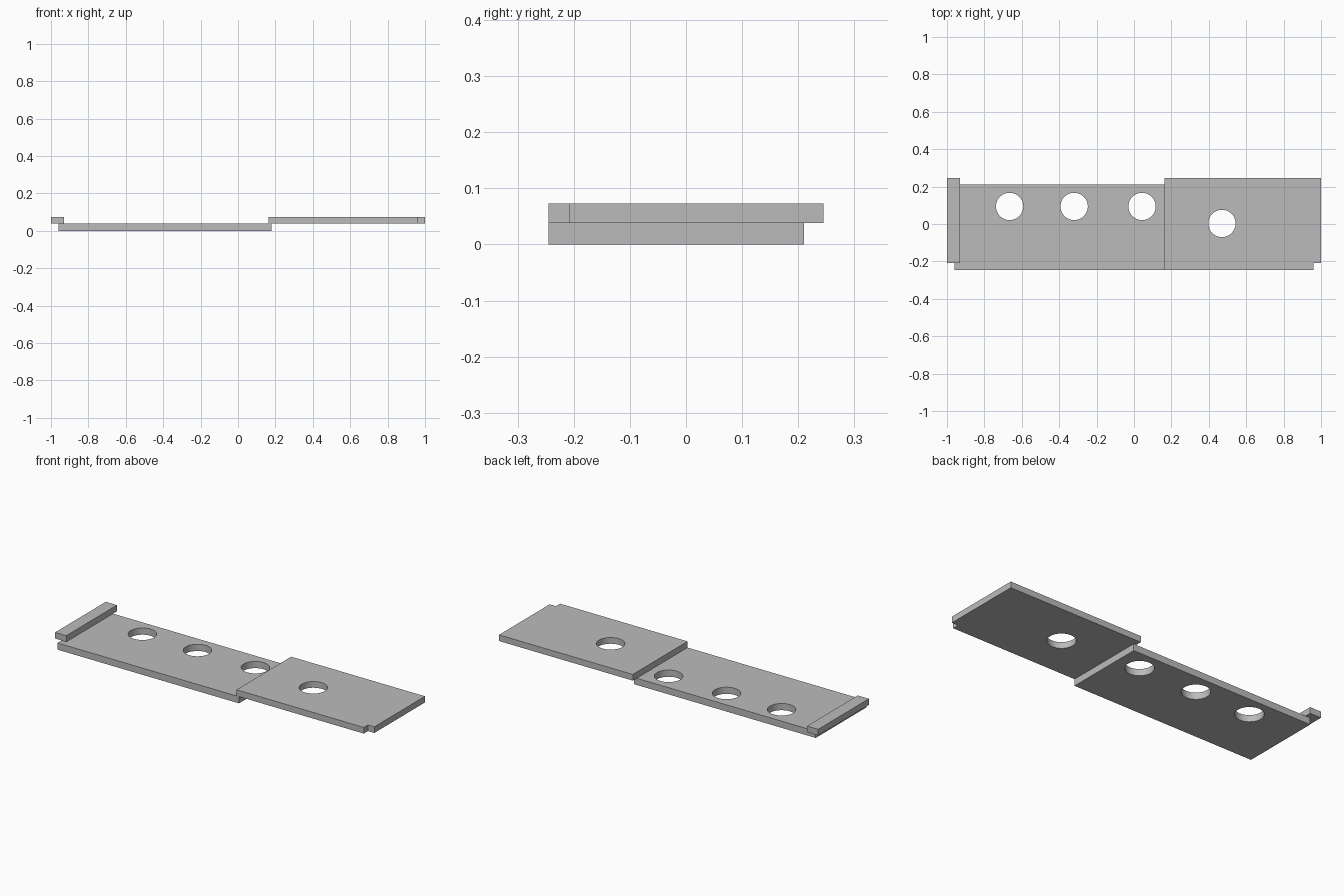
import bpy
import bmesh
import math

cube = bpy.data.objects.get("Cube")
if cube:
    bpy.data.objects.remove(cube, do_unlink=True)

GREY = (0.5, 0.5, 0.5, 1.0)
metal = bpy.data.materials.new("plain_grey")
metal.use_nodes = True
metal.diffuse_color = GREY
metal.node_tree.nodes["Principled BSDF"].inputs["Base Color"].default_value = GREY

MID, TOP = 0.038, 0.073     # height where the two layers meet, and overall height
FRONT, BACK = -0.245, 0.245
HOLE_RADIUS = 0.073


def new_object(name, bm):
    bmesh.ops.recalc_face_normals(bm, faces=bm.faces[:])
    mesh = bpy.data.meshes.new(name)
    bm.to_mesh(mesh)
    bm.free()
    obj = bpy.data.objects.new(name, mesh)
    bpy.context.collection.objects.link(obj)
    return obj


def plate(name, outline, z0, z1, holes=()):
    """Extrude an outline and drill round holes through it."""
    bm = bmesh.new()
    face = bm.faces.new([bm.verts.new((x, y, z0)) for x, y in outline])
    ext = bmesh.ops.extrude_face_region(bm, geom=[face], use_keep_orig=True)
    verts = [v for v in ext["geom"] if isinstance(v, bmesh.types.BMVert)]
    bmesh.ops.translate(bm, verts=verts, vec=(0, 0, z1 - z0))
    obj = new_object(name, bm)
    obj.data.materials.append(metal)

    if holes:
        cut = bmesh.new()
        for x, y in holes:
            drill = bmesh.ops.create_cone(
                cut, cap_ends=True, segments=64, radius1=HOLE_RADIUS,
                radius2=HOLE_RADIUS, depth=0.3)
            bmesh.ops.translate(cut, verts=drill["verts"], vec=(x, y, z0))
        cutter = new_object(name + "_cutter", cut)
        mod = obj.modifiers.new("holes", "BOOLEAN")
        mod.operation = "DIFFERENCE"
        mod.solver = "EXACT"
        mod.object = cutter
        bpy.context.view_layer.objects.active = obj
        bpy.ops.object.modifier_apply(modifier=mod.name)
        bpy.data.objects.remove(cutter, do_unlink=True)

    # Smooth hole walls, crisp plate edges
    bpy.ops.object.select_all(action="DESELECT")
    obj.select_set(True)
    bpy.context.view_layer.objects.active = obj
    bpy.ops.object.shade_smooth_by_angle(angle=math.radians(30))
    return obj


def rectangle(x0, x1, y0, y1):
    return [(x0, y0), (x1, y0), (x1, y1), (x0, y1)]


# Long lower plate with a row of three holes
plate("lower_plate", rectangle(-0.96, 0.178, FRONT, 0.21), 0, MID,
      [(x, 0.094) for x in (-0.665, -0.32, 0.043)])

# Raised plate with one hole and a notched front corner
plate("upper_plate",
      [(0.162, FRONT), (0.96, FRONT), (0.96, -0.208), (1, -0.208),
       (1, BACK), (0.162, BACK)], MID, TOP, [(0.47, 0.003)])

# Narrow strip overhanging the far end of the lower plate
plate("end_strip", rectangle(-1, -0.93, -0.208, BACK), MID, TOP)
